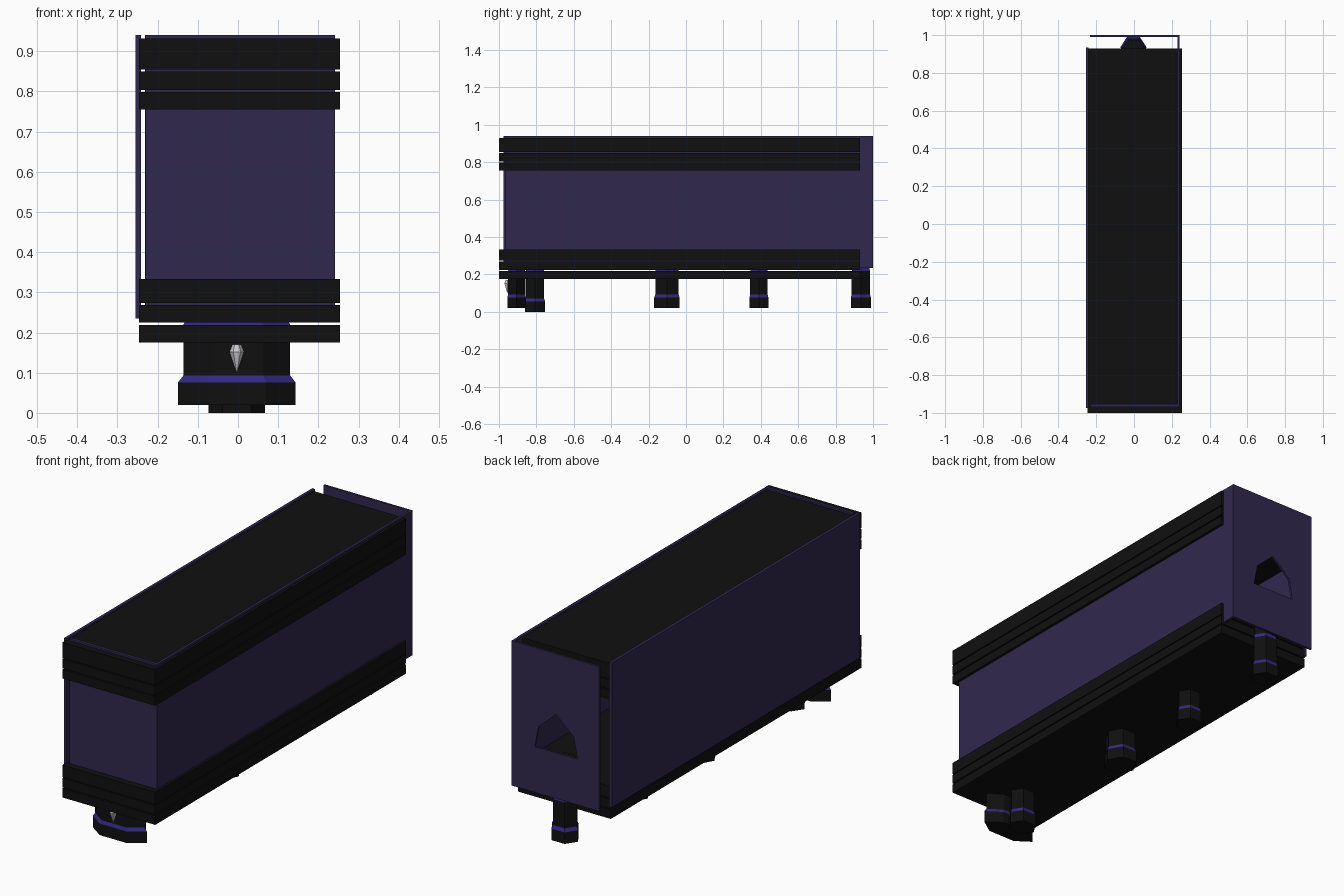
import bpy, bmesh, math

if "Cube" in bpy.data.objects:
    bpy.data.objects.remove(bpy.data.objects["Cube"])


def mat(name, col):
    m = bpy.data.materials.new(name)
    m.diffuse_color = (*col, 1)
    m.use_nodes = True
    m.node_tree.nodes["Principled BSDF"].inputs["Base Color"].default_value = m.diffuse_color
    return m


BLACK = mat("black", (0.005, 0.005, 0.005))
PURPLE = mat("purple", (0.03, 0.021, 0.075))
BLUE = mat("blue", (0.035, 0.022, 0.24))


def finish(name, bm, mats):
    bmesh.ops.recalc_face_normals(bm, faces=bm.faces)
    me = bpy.data.meshes.new(name)
    bm.to_mesh(me)
    bm.free()
    for m in mats:
        me.materials.append(m)
    ob = bpy.data.objects.new(name, me)
    bpy.context.collection.objects.link(ob)
    return ob


def box(name, x, y, z, m):
    bm = bmesh.new()
    bmesh.ops.create_cube(bm, size=1)
    for v in bm.verts:
        for i, (a, b) in enumerate((x, y, z)):
            v.co[i] = (a + b) / 2 + v.co[i] * (b - a)
    return finish(name, bm, [m])


def column(name, cx, cy, rx, ry, rings, mats, sides=6):
    """Stack of rings (z, scale, material index of the band above)."""
    bm = bmesh.new()
    loops = [[bm.verts.new((cx + rx * s * math.cos(math.tau * i / sides),
                            cy + ry * s * math.sin(math.tau * i / sides), z))
              for i in range(sides)] for z, s, _ in rings]
    for (low, high, ring) in zip(loops, loops[1:], rings):
        for i in range(sides):
            j = (i + 1) % sides
            bm.faces.new((low[i], low[j], high[j], high[i])).material_index = ring[2]
    bm.faces.new(loops[0])
    bm.faces.new(loops[-1])
    return finish(name, bm, mats)


# Black slabs: three in the floor stack, three in the roof stack
for i, z in enumerate([(.175, .219), (.225, .269), (.274, .333),
                       (.755, .798), (.804, .85), (.855, .931)]):
    box(f"slab_{i + 1}", (-.246, .254), (-1, .93), z, BLACK)

# Thin wall panels
Z = (.235, .94)
box("front_wall", (-.23, .241), (-.968, -.953), Z, PURPLE)
box("left_wall", (-.255, -.241), (-.975, .935), Z, PURPLE)
box("right_wall", (.229, .241), (-.965, 1), Z, PURPLE)

# Back wall with an arched opening
bm = bmesh.new()
outer = [(-.232, Z[0]), (.241, Z[0]), (.241, Z[1]), (-.232, Z[1])]
hole = [(-.115, .458), (.115, .458), (.095, .56), (0, .645), (-.095, .56)]
edges = []
for pts in (outer, hole):
    vs = [bm.verts.new((x, 1, z)) for x, z in pts]
    edges += [bm.edges.new((vs[i], vs[i - 1])) for i in range(len(vs))]
bmesh.ops.triangle_fill(bm, edges=edges, use_beauty=True)
res = bmesh.ops.extrude_face_region(bm, geom=bm.faces[:])
for v in res["geom"]:
    if isinstance(v, bmesh.types.BMVert):
        v.co.y -= .01
finish("back_wall", bm, [PURPLE])

# Six-sided feet: name, y, x radius, y radius, bottom, top
for name, y, rx, ry, z0, top in [
        ("front_foot", -.905, .146, .058, .02, .235),
        ("low_foot", -.807, .07, .061, 0, .235),
        ("middle_foot", -.102, .078, .079, .02, .235),
        ("rear_foot", .39, .064, .059, .02, .235),
        ("back_foot", .935, .07, .062, .02, .39)]:
    rings = [(z0, 1, 0), (z0 + .056, 1, 1), (z0 + .073, .91, 0), (.219, .91, 1), (.236, .85, 0)]
    if top > .3:
        rings += [(top, .85, 1), (top + .025, .75, 0)]
    column(name, -.003, y, rx, ry, rings, [BLACK, BLUE])

# Small pale spike on the front foot
column("front_spike", -.003, -.955, .018, .018,
       [(.1, .03, 0), (.152, 1, 0), (.17, .6, 0)],
       [mat("pale", (.6, .6, .6))])
